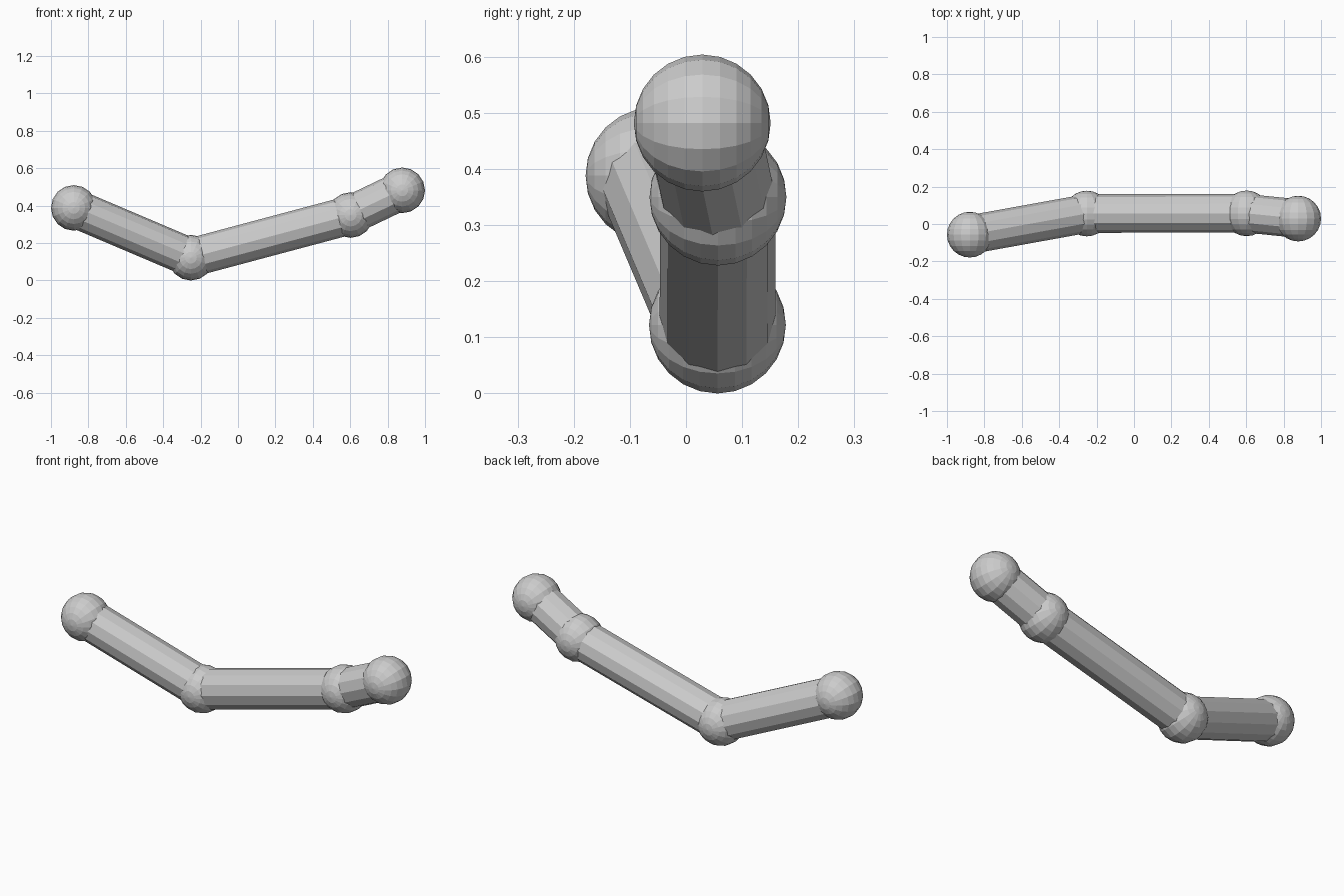
import bpy
from math import radians
from mathutils import Vector

if "Cube" in bpy.data.objects:
    bpy.data.objects.remove(bpy.data.objects["Cube"])

BALL_R = 0.122
TUBE_R = 0.103

# Joint centres along the bent arm, left to right
joints = [Vector(p) for p in (
    (-0.878, -0.057, 0.388),
    (-0.252, 0.056, 0.122),
    (0.602, 0.057, 0.350),
    (0.878, 0.029, 0.482),
)]


def ball(name, centre):
    bpy.ops.mesh.primitive_uv_sphere_add(
        segments=16, ring_count=12, radius=BALL_R,
        location=centre, rotation=(radians(90), 0, 0))
    bpy.context.object.name = name


def tube(name, a, b):
    d = b - a
    bpy.ops.mesh.primitive_cylinder_add(
        vertices=12, radius=TUBE_R, depth=d.length, location=(a + b) / 2,
        rotation=d.to_track_quat('Z', 'Y').to_euler())
    bpy.context.object.name = name


# Ball joints and end balls
for name, p in zip(("left_end_ball", "elbow_ball", "wrist_ball", "right_end_ball"), joints):
    ball(name, p)

# Straight tubes between neighbouring balls
for name, a, b in zip(("left_tube", "middle_tube", "right_tube"), joints, joints[1:]):
    tube(name, a, b)
